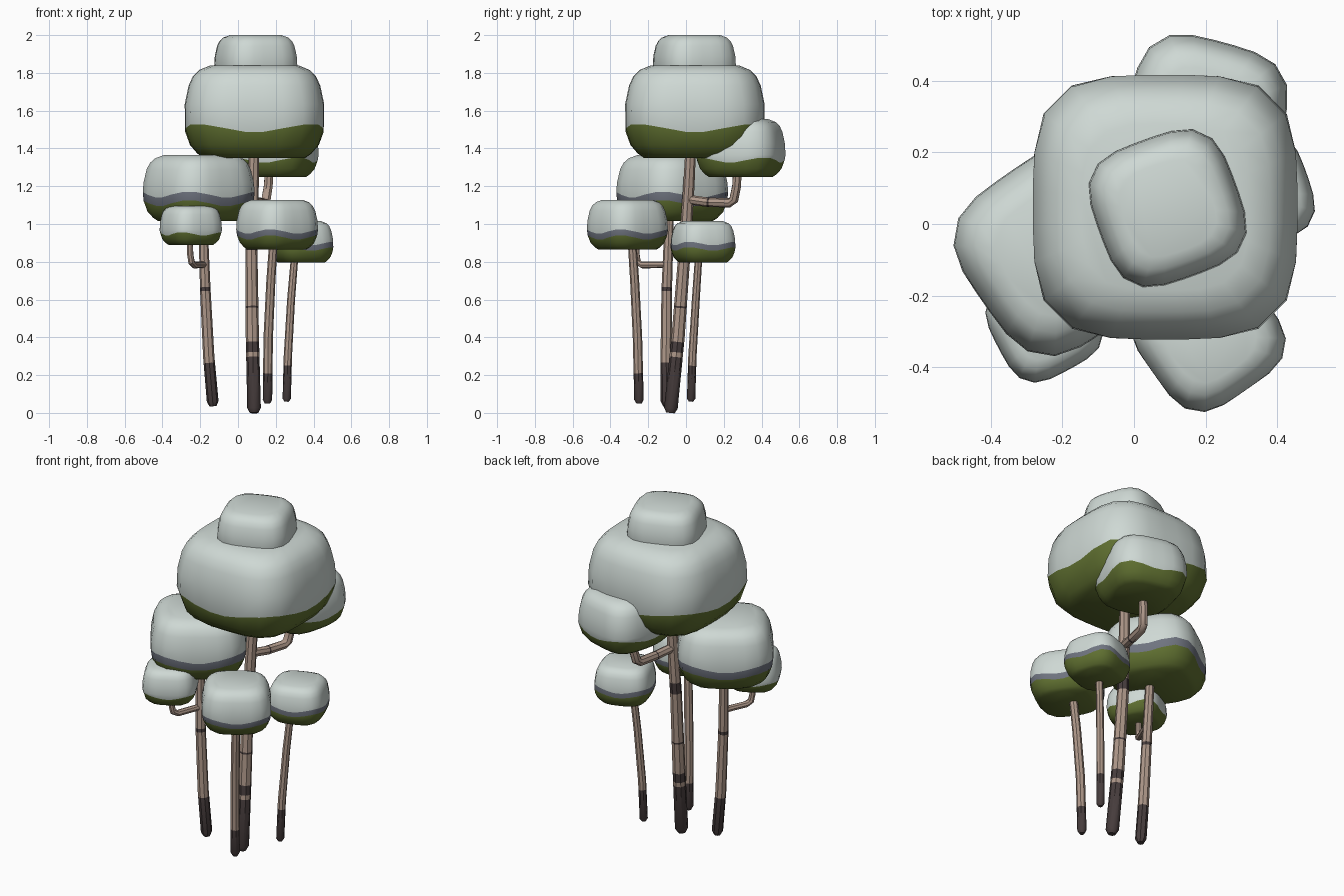
import bpy, math
from mathutils import Vector

if "Cube" in bpy.data.objects:
    bpy.data.objects.remove(bpy.data.objects["Cube"])

def material(name, rgb):
    m = bpy.data.materials.new(name)
    m.diffuse_color = (*rgb, 1)
    m.use_nodes = True
    m.node_tree.nodes["Principled BSDF"].inputs["Base Color"].default_value = m.diffuse_color
    return m

SNOW = material("snow", (0.62, 0.69, 0.66))
SHADE = material("snow_edge_grey", (0.16, 0.175, 0.215))
GREEN = material("leaf_green", (0.115, 0.16, 0.03))
BARK = material("pale_bark", (0.42, 0.31, 0.25))
DARK = material("dark_bark", (0.065, 0.048, 0.048))

def build(name, verts, faces, mats, ids, angle):
    me = bpy.data.meshes.new(name)
    me.from_pydata(verts, [], faces)
    for m in mats:
        me.materials.append(m)
    for p, i in zip(me.polygons, ids):
        p.material_index = i
    ob = bpy.data.objects.new(name, me)
    bpy.context.collection.objects.link(ob)
    bpy.ops.object.select_all(action='DESELECT')
    ob.select_set(True)
    bpy.context.view_layer.objects.active = ob
    bpy.ops.object.shade_smooth_by_angle(angle=math.radians(angle))

def skin(rings, n):
    """Quads between consecutive rings, plus both end caps (last two)."""
    faces = [(r*n+i, r*n+(i+1) % n, (r+1)*n+(i+1) % n, (r+1)*n+i)
             for r in range(rings-1) for i in range(n)]
    faces.append(tuple(reversed(range(n))))
    faces.append(tuple(range((rings-1)*n, rings*n)))
    return faces

def lerp_table(table, t):
    for (a, *va), (b, *vb) in zip(table, table[1:]):
        if t <= b:
            f = (t-a)/(b-a)
            return [p+(q-p)*f for p, q in zip(va, vb)]
    return table[-1][1:]

# ---- canopies: rounded-square rings, green below, snow above ----
PROFILE = [(0, .72), (.05, .81), (.14, .91), (.25, .97), (.38, 1), (.58, .985),
           (.78, .93), (.88, .87), (.95, .78), (1, .62)]

def canopy(name, x, y, hx, hy, z0, z1, turn, edges, mats, amp=.045, n=24):
    pts = []
    for i in range(n):
        a = 2*math.pi*(i+.5)/n
        c, s = math.cos(a), math.sin(a)
        r = (abs(c)**3.5+abs(s)**3.5)**(-1/3.5)
        b = a+math.radians(turn)
        pts.append((r*math.cos(b), r*math.sin(b), -math.cos(4*a)))
    mx = max(abs(p[0]) for p in pts)
    my = max(abs(p[1]) for p in pts)
    ts = [t for t, _ in PROFILE if all(abs(t-e) > .08 for e in edges)]
    ts = sorted(ts+edges)
    verts = []
    for t in ts:
        for px, py, w in pts:
            tt = t+(amp*w if t in edges else 0)   # wavy snow line
            s = lerp_table(PROFILE, tt)[0]
            verts.append((x+px/mx*hx*s, y+py/my*hy*s, z0+(z1-z0)*tt))
    ids = []
    for a, b in zip(ts, ts[1:]):
        ids += [sum((a+b)/2 > e for e in edges)]*n
    ids += [0, len(edges)]
    build(name, verts, skin(len(ts), n), mats, ids, 50)

TWO, THREE = [GREEN, SNOW], [GREEN, SHADE, SNOW]
canopy("main_canopy", .087, .047, .375, .375, 1.35, 1.84, 0, [.32], TWO)
canopy("top_snow_cap", .094, .044, .22, .22, 1.74, 2.0, 20, [], [SNOW])
canopy("back_canopy", .195, .29, .232, .237, 1.25, 1.555, -15, [.29], TWO)
canopy("left_canopy", -.208, -.073, .297, .297, 1.015, 1.365, 35, [.27, .40], THREE)
canopy("small_left_canopy", -.25, -.275, .165, .168, .89, 1.095, 28, [.28], TWO)
canopy("front_canopy", .207, -.31, .217, .215, .865, 1.128, 35, [.24, .36], THREE)
canopy("right_canopy", .335, .09, .17, .172, .795, 1.015, 20, [.33, .46], THREE)

# ---- trunks and branches: tapered tubes with dark bark bands ----
def tube(name, pts, flags, n=8):
    """pts: (x, y, z, radius); flags: dark flag per segment."""
    P = [Vector(p[:3]) for p in pts]
    tang = [(P[min(i+1, len(P)-1)]-P[max(i-1, 0)]).normalized() for i in range(len(P))]
    u = tang[0].orthogonal().normalized()
    verts = []
    for i, p in enumerate(P):
        if i:
            u = tang[i-1].rotation_difference(tang[i]) @ u
        v = tang[i].cross(u)
        for k in range(n):
            a = 2*math.pi*k/n
            verts.append(p+(u*math.cos(a)+v*math.sin(a))*pts[i][3])
    ids = [f for f in flags for _ in range(n)] + [flags[0], flags[-1]]
    build(name, verts, skin(len(P), n), [BARK, DARK], ids, 40)

def trunk(name, path, bands):
    """path: (z, x, y, radius); bands: dark height ranges."""
    zs = sorted({p[0] for p in path} | {z for b in bands for z in b})
    pts = []
    for z in zs:
        x, y, r = lerp_table(path, z)
        pts.append((x, y, z, r))
    flags = [int(any(lo < (a+b)/2 < hi for lo, hi in bands)) for a, b in zip(zs, zs[1:])]
    tube(name, pts, flags)

trunk("main_trunk", [(0, .085, -.083, .022), (.025, .085, -.08, .036), (.4, .076, -.042, .035),
                     (.85, .071, -.008, .032), (1.2, .08, .015, .03), (1.5, .088, .03, .027)],
      [(0, .295), (.32, .375), (.555, .565), (.86, .925)])
trunk("left_trunk", [(.035, -.132, -.103, .018), (.06, -.134, -.103, .031), (.3, -.155, -.105, .03),
                     (.65, -.173, -.102, .028), (.85, -.18, -.095, .026), (1.15, -.19, -.085, .023)],
      [(.035, .265), (.645, .665)])
trunk("front_trunk", [(.05, .156, -.248, .014), (.07, .156, -.249, .025), (.4, .16, -.257, .025),
                      (.7, .174, -.272, .024), (1.0, .194, -.292, .022)], [(.05, .21)])
trunk("right_trunk", [(.06, .257, .026, .012), (.075, .258, .027, .022), (.3, .264, .034, .022),
                      (.6, .281, .052, .021), (.95, .31, .075, .019)], [(.06, .25)])

tube("main_branch", [(.078, .01, 1.13, .025), (.112, .115, 1.115, .025), (.113, .125, 1.115, .025),
                     (.14, .23, 1.112, .025), (.148, .253, 1.128, .026), (.16, .268, 1.2, .025),
                     (.17, .275, 1.35, .023)], [0, 1, 0, 0, 0, 0])
tube("left_branch", [(-.178, -.1, .785, .018), (-.232, -.232, .783, .018), (-.246, -.256, .798, .018),
                     (-.253, -.262, .84, .017), (-.255, -.268, .97, .015)], [0]*4)
